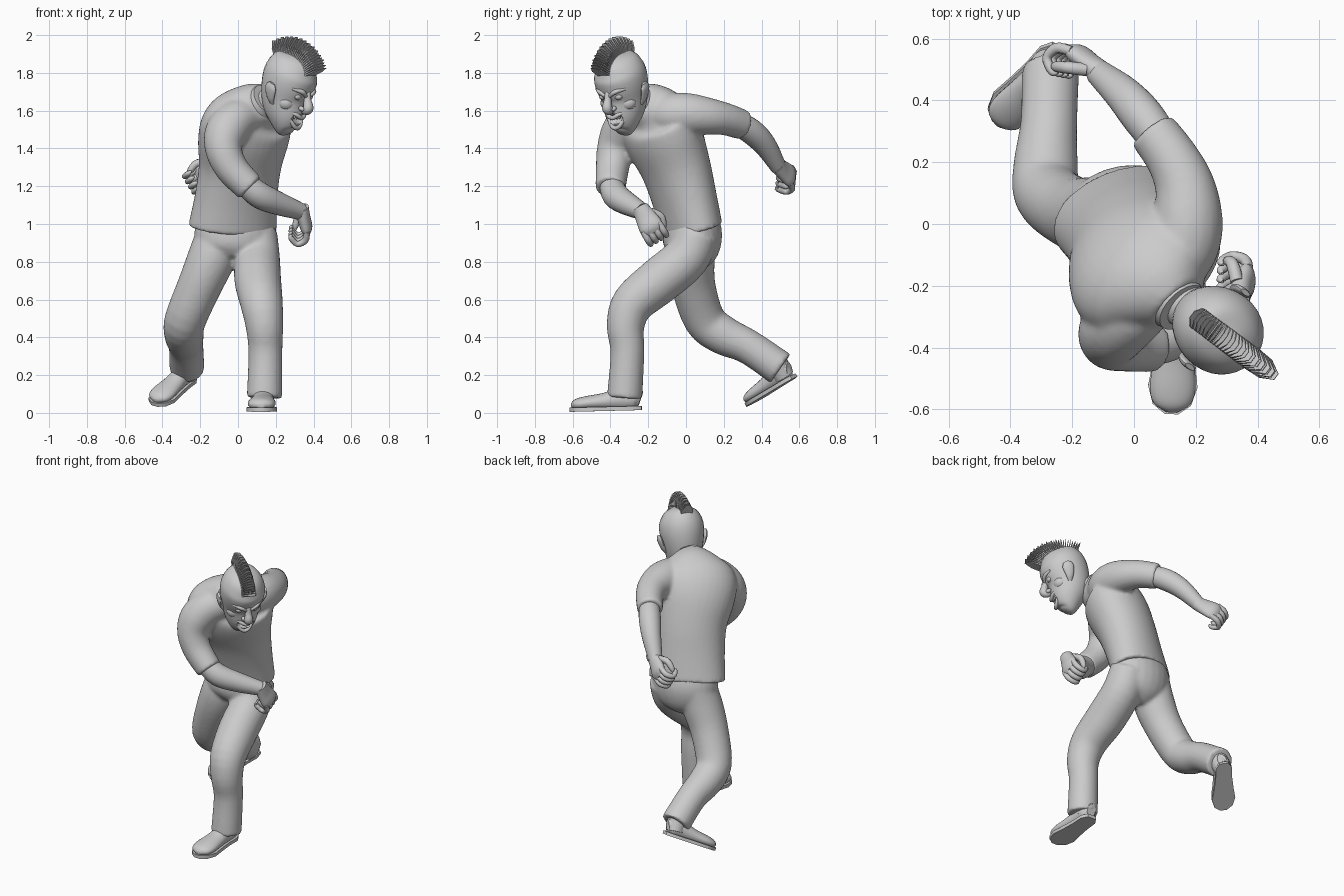
import bpy, bmesh, math
from mathutils import Vector, Matrix

cube = bpy.data.objects.get("Cube")
if cube:
    bpy.data.objects.remove(cube, do_unlink=True)

# One plain grey for the whole figure
grey = bpy.data.materials.new("plain grey")
grey.use_nodes = True
COLOUR = (0.6, 0.6, 0.6, 1)
grey.diffuse_color = COLOUR
grey.node_tree.nodes["Principled BSDF"].inputs["Base Color"].default_value = COLOUR


def finish(name, bm, matrix=None, smooth=True):
    """Turn a bmesh into a named, shaded object."""
    bmesh.ops.recalc_face_normals(bm, faces=bm.faces)
    mesh = bpy.data.meshes.new(name)
    bm.to_mesh(mesh)
    bm.free()
    mesh.materials.append(grey)
    obj = bpy.data.objects.new(name, mesh)
    bpy.context.collection.objects.link(obj)
    if matrix is not None:
        obj.matrix_world = matrix
    if smooth:
        bpy.ops.object.select_all(action="DESELECT")
        bpy.context.view_layer.objects.active = obj
        obj.select_set(True)
        bpy.ops.object.shade_smooth_by_angle(angle=math.radians(50))
    return obj


def spline(points, steps):
    """Catmull-Rom interpolation of tuples of any length."""
    pts = [Vector(p) for p in points]
    pts = [pts[0] * 2 - pts[1]] + pts + [pts[-1] * 2 - pts[-2]]
    out = []
    for p, q, r, s in zip(pts, pts[1:], pts[2:], pts[3:]):
        for i in range(steps):
            t = i / steps
            out.append((q * 2 + (r - p) * t + (p * 2 - q * 5 + r * 4 - s) * t * t
                        + (q * 3 - p - r * 3 + s) * t ** 3) / 2)
    return out + [pts[-2]]


def loft(name, stations, side=(1, 0, 0), side_end=None, matrix=None, sides=24, steps=4):
    """Skin ellipses (x, y, z, half width, half depth) along a curved path."""
    rows = spline([s if len(s) == 5 else (*s, s[3]) for s in stations], steps)
    path = [Vector(r[:3]) for r in rows]
    first, last = Vector(side), Vector(side_end or side)
    bm = bmesh.new()
    rings = []
    for i, row in enumerate(rows):
        t = (path[min(i + 1, len(path) - 1)] - path[max(i - 1, 0)]).normalized()
        u = first.lerp(last, i / (len(rows) - 1))
        u = (u - t * u.dot(t)).normalized()
        v = t.cross(u)
        ring = []
        for k in range(sides):
            a = math.tau * k / sides
            ring.append(bm.verts.new(path[i] + u * row[3] * math.cos(a) + v * row[4] * math.sin(a)))
        rings.append(ring)
    for low, high in zip(rings, rings[1:]):
        for k in range(sides):
            n = (k + 1) % sides
            bm.faces.new((low[k], low[n], high[n], high[k]))
    bm.faces.new(rings[0])
    bm.faces.new(rings[-1])
    return finish(name, bm, matrix)


def fuse(name, parts):
    """Blend overlapping lofts into one continuous garment."""
    bm = bmesh.new()
    for part in parts:
        bm.from_mesh(part.data)
        bpy.data.objects.remove(part, do_unlink=True)
    obj = finish(name, bm)
    obj.modifiers.clear()
    remesh = obj.modifiers.new("weld", "REMESH")
    remesh.mode = "VOXEL"
    remesh.voxel_size = .011
    remesh.use_smooth_shade = True
    relax = obj.modifiers.new("relax", "SMOOTH")
    relax.factor = .5
    relax.iterations = 8


def ball(name, centre, size, matrix=None):
    bm = bmesh.new()
    bmesh.ops.create_uvsphere(bm, u_segments=20, v_segments=12, radius=1)
    bmesh.ops.transform(bm, matrix=Matrix.LocRotScale(Vector(centre), None, Vector(size)), verts=bm.verts)
    return finish(name, bm, matrix)


def frame(origin, forward, up, scale=1):
    """Local y runs along forward, local z towards up."""
    y = Vector(forward).normalized()
    z = Vector(up)
    z = (z - y * z.dot(y)).normalized()
    x = y.cross(z)
    m = Matrix((x, y, z)).transposed().to_4x4() @ Matrix.Scale(scale, 4)
    m.translation = Vector(origin)
    return m


# Shirt: body twisting from the hips to the shoulders, fused with both sleeves
fuse("shirt", [
    loft("body", [(-.03, .03, .975, .242, .155), (-.01, -.01, 1.14, .228, .162),
                  (.01, -.055, 1.3, .228, .175), (.03, -.115, 1.45, .258, .19),
                  (.05, -.16, 1.55, .26, .178), (.09, -.2, 1.61, .2, .145),
                  (.145, -.26, 1.65, .1, .1)],
         side=(1, .32, 0), side_end=(.68, .73, 0), sides=36),
    loft("left_sleeve", [(.11, -.17, 1.585, .1), (.16, -.07, 1.58, .115), (.175, .02, 1.58, .112),
                         (.165, .12, 1.57, .098), (.125, .21, 1.555, .086), (.06, .3, 1.525, .08)],
         side=(0, 0, 1)),
    loft("right_sleeve", [(.06, -.23, 1.575, .1), (-.01, -.29, 1.55, .11), (-.065, -.34, 1.48, .112),
                          (-.075, -.375, 1.39, .098), (-.03, -.39, 1.29, .088), (.065, -.4, 1.19, .08)],
         side=(0, 1, 0))])
loft("neck", [(.08, -.18, 1.57, .075), (.16, -.26, 1.64, .075), (.25, -.31, 1.71, .075)])
loft("collar", [(.12, -.235, 1.63, .105), (.155, -.27, 1.66, .09)], side=(.6, .8, 0))

# Forearms
loft("left_forearm", [(.1, .25, 1.545, .06), (.03, .345, 1.49, .068), (-.035, .42, 1.415, .06),
                      (-.115, .49, 1.3, .043)], side=(0, 0, 1))
loft("right_forearm", [(.02, -.4, 1.23, .06), (.11, -.375, 1.155, .07), (.21, -.315, 1.11, .062),
                       (.335, -.23, 1.065, .045)], side=(0, 1, 0))


def hand(label, wrist, forward, back, thumb_side, curl, scale):
    m = frame(wrist, forward, back, scale)
    loft(label + "_palm", [(0, -.02, 0, .034, .032), (0, .03, 0, .044, .027),
                           (0, .075, 0, .05, .025), (0, .1, -.005, .035, .014)], matrix=m)
    for i in range(4):
        x = (i - 1.5) * .025
        loft(f"{label}_finger_{i}", [(x, .075, .005, .013), (x, .115, -.012 * curl, .014),
                                     (x, .125, -.045 * curl, .012), (x, .09, -.062 * curl, .011),
                                     (x, .075, -.055 * curl, .004)], matrix=m, sides=10)
    s = thumb_side
    loft(label + "_thumb", [(s * .03, .015, -.01, .017), (s * .056, .05, -.03, .016),
                            (s * .045, .085, -.05, .013), (s * .035, .1, -.055, .004)],
         side=(0, 0, 1), matrix=m, sides=10)


hand("left_hand", (-.115, .495, 1.3), (-.66, .55, -.45), (.4, .85, .15), -1, 1.1, 1.28)
hand("right_hand", (.34, -.23, 1.065), (.2, .42, -.75), (.85, -.2, .3), -1, 1.1, 1.28)

# Trousers: seat and both legs fused
fuse("trousers", [
    loft("seat", [(-.02, .03, 1.04, .2, .135), (-.02, .035, .95, .213, .155),
                  (-.02, .025, .86, .19, .145), (-.02, .01, .8, .1, .1), (-.02, 0, .78, .03, .03)],
         side=(1, .15, 0)),
    loft("right_leg", [(-.1, .035, .95, .12), (-.14, .025, .82, .127), (-.205, .04, .67, .117),
                       (-.28, .1, .49, .11), (-.285, .2, .41, .104), (-.275, .33, .35, .092),
                       (-.27, .5, .235, .093)]),
    loft("left_leg", [(.09, .06, .95, .118), (.1, .0, .82, .122), (.105, -.14, .7, .124),
                      (.125, -.28, .58, .113), (.14, -.32, .46, .1), (.145, -.31, .32, .09),
                      (.14, -.325, .08, .094)])])


def shoe(label, heel, forward, up, scale):
    m = frame(heel, forward, up, scale)
    loft(label + "_shoe", [(0, .005, .055, .03, .045), (0, .04, .065, .052, .062),
                           (0, .12, .06, .056, .058), (0, .2, .05, .064, .045),
                           (0, .29, .043, .074, .038), (0, .345, .037, .06, .03),
                           (0, .372, .032, .02, .012)], matrix=m)
    # Flat sole outline, extruded
    bm = bmesh.new()
    half = [(.0, .03), (.04, .055), (.12, .057), (.2, .066), (.29, .08), (.35, .062), (.38, .022)]
    outline = [(x, y) for y, x in half] + [(-x, y) for y, x in reversed(half)]
    face = bm.faces.new([bm.verts.new((x, y, 0)) for x, y in outline])
    top = bmesh.ops.extrude_face_region(bm, geom=[face])["geom"]
    bmesh.ops.translate(bm, vec=(0, 0, .022), verts=[v for v in top if isinstance(v, bmesh.types.BMVert)])
    finish(label + "_sole", bm, m)


shoe("left", (.14, -.235, .015), (-.05, -1, -.025), (0, 0, 1), 1)
shoe("right", (-.24, .575, .185), (-.19, -.23, -.14), (-.1, -.5, .8), .92)
loft("right_ankle", [(-.27, .47, .27, .065), (-.28, .52, .19, .055)])
loft("left_ankle", [(.14, -.31, .14, .06), (.14, -.31, .06, .05)])

# Head, leaning forward and turned to its left
face = frame((.262, -.335, 1.735), (.71, -.53, -.46), (.36, -.27, .89))
head = loft("head", [(0, .118, -.225, .03), (0, .1, -.208, .062), (0, .068, -.15, .096, .102),
                     (0, .02, -.07, .12, .13), (0, 0, .02, .137, .148), (0, -.005, .09, .13, .144),
                     (0, 0, .15, .088, .103), (0, 0, .183, .01)], matrix=face, sides=32)
cutter = ball("mouth_cutter", (0, .168, -.122), (.062, .05, .03), face)
cutter.hide_render = True
cutter.hide_set(True)
cut = head.modifiers.new("mouth", "BOOLEAN")
cut.object = cutter
cut.operation = "DIFFERENCE"

loft("nose", [(0, .135, .03, .014), (0, .155, -.01, .02), (0, .178, -.045, .028),
              (0, .168, -.066, .022), (0, .14, -.072, .01)], matrix=face, sides=14)
for name, z, bend in (("upper_lip", -.1, -.012), ("lower_lip", -.155, -.018)):
    loft(name, [(-.066, .108, -.1, .006), (-.035, .148, z, .011), (0, .162, z + bend, .012),
                (.035, .148, z, .011), (.066, .108, -.1, .006)],
         side=(0, 0, 1), matrix=face, sides=10)
for i in range(-3, 4):
    y = .147 - .0022 * i * i
    ball(f"upper_tooth_{i + 3}", (i * .014, y, -.116), (.007, .006, .013), face)
    ball(f"lower_tooth_{i + 3}", (i * .012, y - .004, -.158), (.006, .006, .011), face)
for label, s in (("left", -1), ("right", 1)):
    ball(label + "_eye", (s * .05, .12, -.005), (.024, .02, .018), face)
    ball(label + "_nostril", (s * .022, .155, -.06), (.014, .018, .013), face)
    ball(label + "_cheek", (s * .055, .075, -.065), (.055, .048, .045), face)
    loft(label + "_brow", [(s * .012, .146, .008, .009), (s * .05, .137, .03, .013),
                           (s * .095, .1, .03, .007)], side=(0, 0, 1), matrix=face, sides=10)
    loft(label + "_ear", [(s * .112, .03, -.095, .012, .008), (s * .13, .018, -.065, .025, .013),
                          (s * .146, .005, -.015, .036, .014), (s * .15, .005, .015, .02, .008)],
         side=(0, 1, 0), matrix=face, sides=14)

# Mohawk: a fan of thin tapered plates over the crown
bm = bmesh.new()
COUNT = 28
for i in range(COUNT):
    f = i / (COUNT - 1)
    angle = math.radians(48 + 92 * f)
    out = Vector((0, math.cos(angle), math.sin(angle)))
    along = Vector((0, -out.z, out.y))
    tip = .258 - .008 * f + .006 * (i % 2)
    corners = []
    for radius, width, thick in ((.14, .04, .004), (.21, .036, .003), (tip, .012, .001)):
        corners.append([bm.verts.new(out * radius + along * thick * b + Vector((width * a, 0, 0)))
                        for a, b in ((-1, -1), (1, -1), (1, 1), (-1, 1))])
    for low, high in zip(corners, corners[1:]):
        for k in range(4):
            n = (k + 1) % 4
            bm.faces.new((low[k], low[n], high[n], high[k]))
    bm.faces.new(corners[0])
    bm.faces.new(corners[-1])
finish("mohawk", bm, Matrix.Translation((.005, -.015, 0)) @ face, smooth=False)
